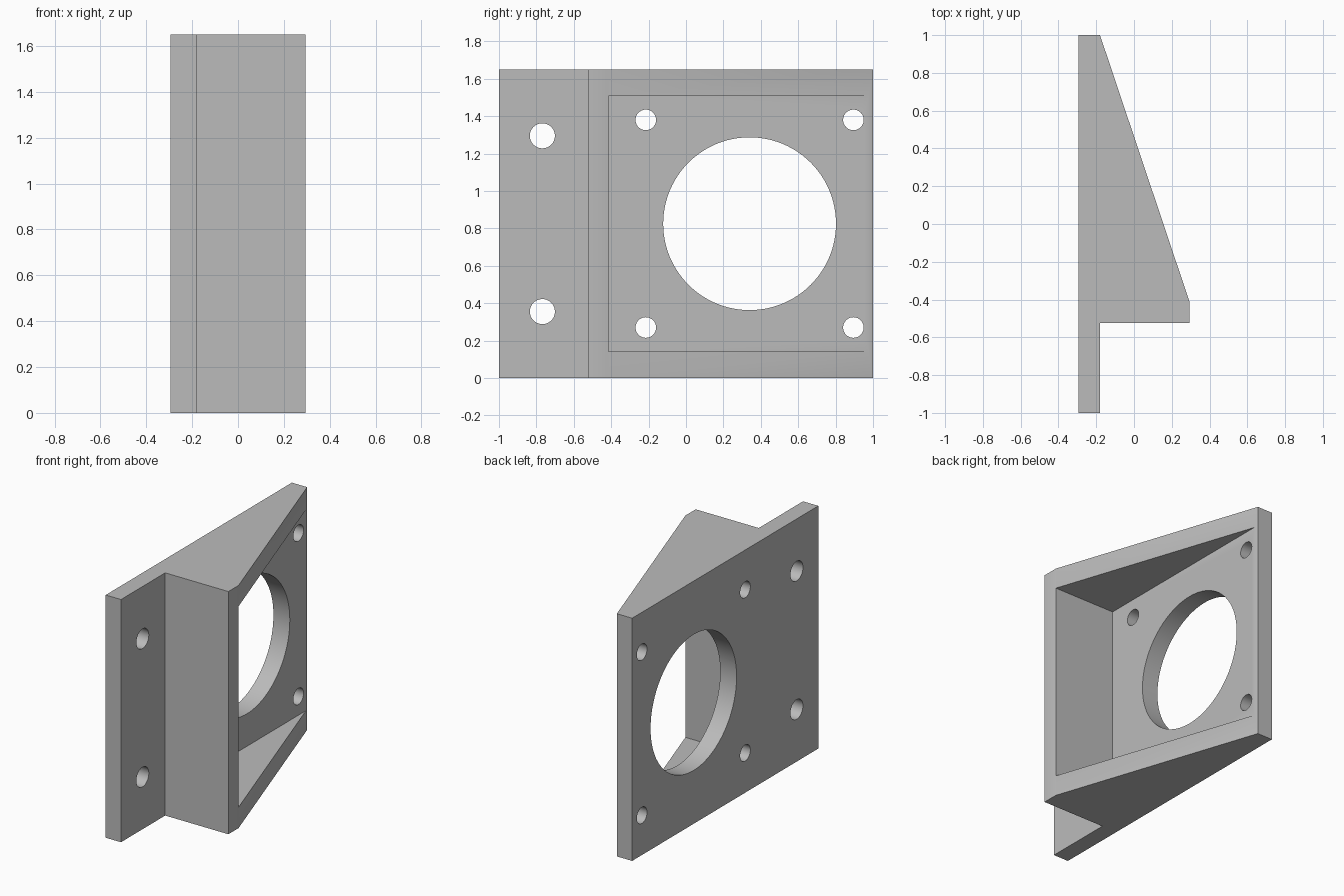
import bpy
import bmesh
import math
from mathutils import Matrix, Vector

cube = bpy.data.objects.get("Cube")
if cube:
    bpy.data.objects.remove(cube, do_unlink=True)

HEIGHT = 1.65
MID = HEIGHT / 2
BACK, FACE, RIM = -0.295, -0.18, 0.295

grey = bpy.data.materials.new("plain grey")
grey.use_nodes = True
grey.diffuse_color = (0.5, 0.5, 0.5, 1)
grey.node_tree.nodes["Principled BSDF"].inputs["Base Color"].default_value = (0.5, 0.5, 0.5, 1)


def make_object(name, bm):
    bmesh.ops.recalc_face_normals(bm, faces=bm.faces)
    mesh = bpy.data.meshes.new(name)
    bm.to_mesh(mesh)
    bm.free()
    mesh.materials.append(grey)
    obj = bpy.data.objects.new(name, mesh)
    bpy.context.collection.objects.link(obj)
    return obj


def add_hole(bm, y, z, radius, sides):
    # cylinder along x, passing through the plate
    place = Matrix.Translation((FACE, y, z)) @ Matrix.Rotation(math.pi / 2, 4, "Y")
    bmesh.ops.create_cone(bm, cap_ends=True, segments=sides, radius1=radius,
                          radius2=radius, depth=0.6, matrix=place)


# Bracket body: plan profile with mounting flange, end wall and sloping sides
profile = [(BACK, -1), (FACE, -1), (FACE, -0.525), (RIM, -0.525),
           (RIM, -0.415), (FACE, 1), (BACK, 1)]
bm = bmesh.new()
base = bm.faces.new([bm.verts.new((x, y, 0)) for x, y in profile])
top = bmesh.ops.extrude_face_region(bm, geom=[base])["geom"]
bmesh.ops.translate(bm, vec=(0, 0, HEIGHT),
                    verts=[v for v in top if isinstance(v, bmesh.types.BMVert)])
bracket = make_object("motor_bracket", bm)

# Pocket between the two side walls
bm = bmesh.new()
low, high = Vector((-0.172, -0.415, 0.142)), Vector((0.6, 1.2, HEIGHT - 0.142))
bmesh.ops.create_cube(bm, size=1, matrix=Matrix.Translation((low + high) / 2)
                      @ Matrix.Diagonal((*(high - low), 1)))
pocket = make_object("pocket_cutter", bm)

# Large bore, four fixing holes around it, two flange holes
bm = bmesh.new()
add_hole(bm, 0.34, MID, 0.462, 96)
for side in (-1, 1):
    for y in (-0.215, 0.895):
        add_hole(bm, y, MID + side * 0.555, 0.055, 40)
    add_hole(bm, -0.768, MID + side * 0.47, 0.067, 40)
holes = make_object("hole_cutter", bm)

bpy.context.view_layer.objects.active = bracket
for cutter in (pocket, holes):
    mod = bracket.modifiers.new("cut", "BOOLEAN")
    mod.operation = "DIFFERENCE"
    mod.solver = "EXACT"
    mod.object = cutter
    bpy.ops.object.modifier_apply(modifier=mod.name)
    bpy.data.objects.remove(cutter, do_unlink=True)

# Smooth bores, crisp edges
bpy.ops.object.select_all(action="DESELECT")
bracket.select_set(True)
bpy.ops.object.shade_smooth_by_angle(angle=math.radians(30))
